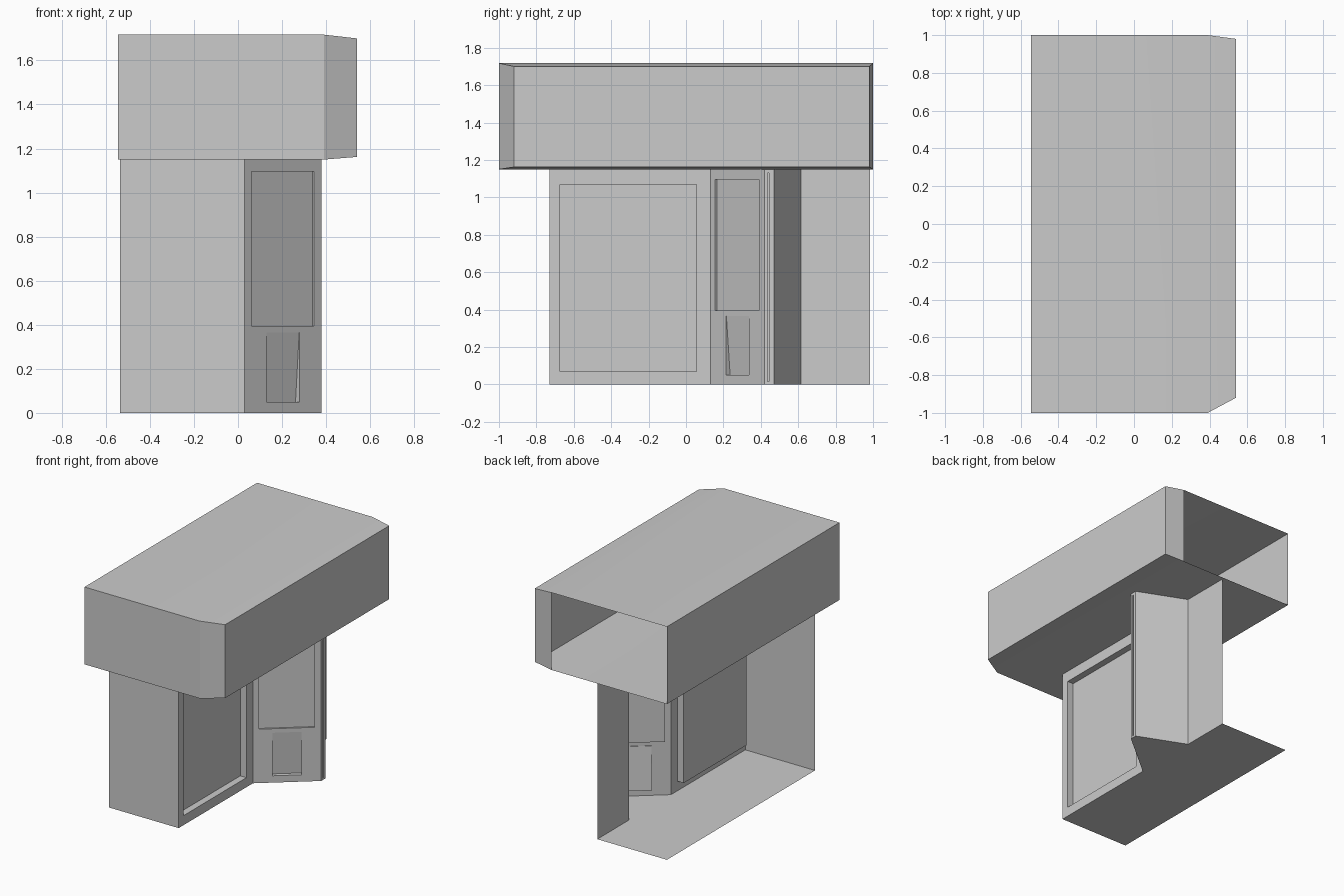
import bpy, bmesh
from mathutils import Vector

if "Cube" in bpy.data.objects:
    bpy.data.objects.remove(bpy.data.objects["Cube"])


def finish(bm, name):
    bmesh.ops.remove_doubles(bm, verts=bm.verts, dist=0.0005)
    mesh = bpy.data.meshes.new(name)
    bm.to_mesh(mesh)
    bm.free()
    obj = bpy.data.objects.new(name, mesh)
    bpy.context.collection.objects.link(obj)
    bpy.ops.object.select_all(action='DESELECT')
    obj.select_set(True)
    bpy.context.view_layer.objects.active = obj
    bpy.ops.object.shade_smooth_by_angle(angle=0.3)
    return obj


def face(bm, pts):
    bm.faces.new([bm.verts.new(p) for p in pts])


def wall(bm, a, b, height, recesses=()):
    """Upright wall from a to b; recess = (u0, u1, z0, z1, top depth, bottom depth)."""
    a, b = Vector((*a, 0)), Vector((*b, 0))
    length = (b - a).length
    along = (b - a).normalized()
    inward = Vector((-along.y, along.x, 0))

    def pt(u, z, d=0):
        return a + along * u + inward * d + Vector((0, 0, z))

    us = sorted({0, length, *[u for r in recesses for u in r[:2]]})
    zs = sorted({0, height, *[z for r in recesses for z in r[2:4]]})
    for u0, u1 in zip(us, us[1:]):
        for z0, z1 in zip(zs, zs[1:]):
            um, zm = (u0 + u1) / 2, (z0 + z1) / 2
            if not any(r[0] < um < r[1] and r[2] < zm < r[3] for r in recesses):
                face(bm, [pt(u0, z0), pt(u1, z0), pt(u1, z1), pt(u0, z1)])
    for u0, u1, z0, z1, dt, db in recesses:
        rim = [pt(u0, z0), pt(u1, z0), pt(u1, z1), pt(u0, z1)]
        back = [pt(u0, z0, db), pt(u1, z0, db), pt(u1, z1, dt), pt(u0, z1, dt)]
        face(bm, back)
        for i in range(4):
            j = (i + 1) % 4
            face(bm, [rim[i], rim[j], back[j], back[i]])


# Lower cabinet: floor and panelled walls, open at the left and the back
H = 1.15
outline = [(-0.535, -0.73), (0.03, -0.73), (0.03, 0.13), (0.38, 0.42),
           (0.38, 0.47), (0.03, 0.615), (0.03, 0.985)]
panels = {
    1: [(0.055, 0.785, 0.07, 1.07, 0.05, 0.05)],          # large display recess
    2: [(0.04, 0.41, 0.395, 1.095, 0.012, 0.012),         # tall panel
        (0.13, 0.325, 0.05, 0.365, 0.004, 0.03)],         # sloped hatch
    3: [(0.015, 0.025, 0.015, 1.13, 0.015, 0.015)],       # thin slot
}
bm = bmesh.new()
for i, (a, b) in enumerate(zip(outline, outline[1:])):
    wall(bm, a, b, H, panels.get(i, ()))
face(bm, [(x, y, 0) for x, y in reversed(outline + [(-0.535, 0.985)])])
finish(bm, "lower_cabinet")

# Upper box: tapered toward the right side, open at the back end
rings = [(-0.545, -1, 1, 1.15, 1.717),
         (0.39, -1, 1, 1.15, 1.717),
         (0.54, -0.92, 0.98, 1.162, 1.70)]
bm = bmesh.new()
loops = [[(x, y0, z0), (x, y1, z0), (x, y1, z1), (x, y0, z1)]
         for x, y0, y1, z0, z1 in rings]
for k, (p, q) in enumerate(zip(loops, loops[1:])):
    for i in range(4):
        if k == 0 and i == 1:
            continue  # open back end
        j = (i + 1) % 4
        face(bm, [p[i], p[j], q[j], q[i]])
face(bm, loops[0][::-1])
face(bm, loops[-1])
bmesh.ops.remove_doubles(bm, verts=bm.verts, dist=0.0005)
bmesh.ops.recalc_face_normals(bm, faces=bm.faces)
finish(bm, "upper_box")
